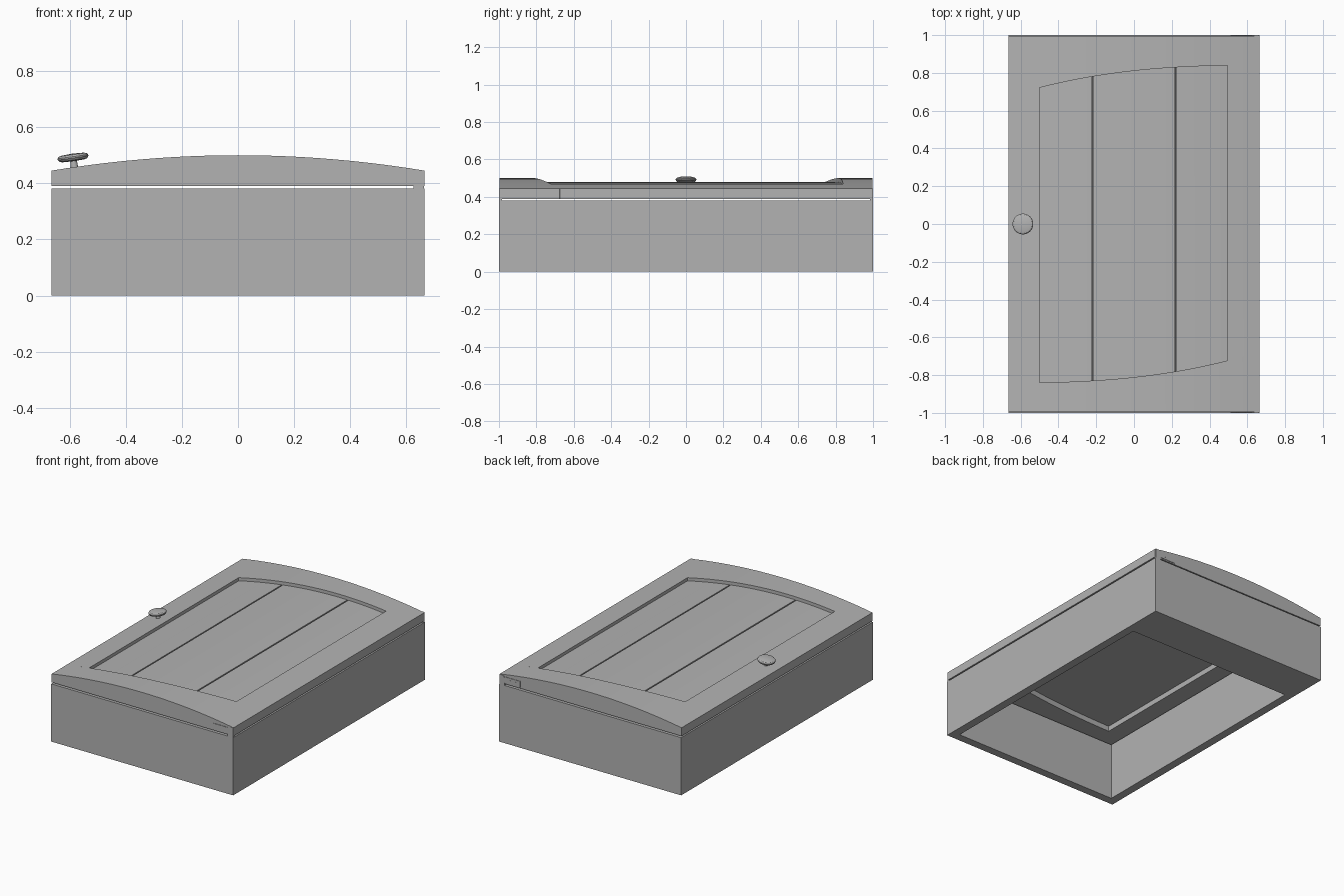
import bpy, bmesh, math
from mathutils import Matrix, Vector

if "Cube" in bpy.data.objects:
    bpy.data.objects.remove(bpy.data.objects["Cube"])

W = 0.665                     # half width
grey = bpy.data.materials.new("warm_grey")
grey.diffuse_color = (0.45, 0.45, 0.45, 1)
grey.use_nodes = True
grey.node_tree.nodes["Principled BSDF"].inputs["Base Color"].default_value = grey.diffuse_color


def finish(name, bm, smooth=True):
    bmesh.ops.recalc_face_normals(bm, faces=bm.faces)
    me = bpy.data.meshes.new(name)
    bm.to_mesh(me)
    bm.free()
    ob = bpy.data.objects.new(name, me)
    bpy.context.collection.objects.link(ob)
    me.materials.append(grey)
    if smooth:
        bpy.ops.object.select_all(action='DESELECT')
        ob.select_set(True)
        bpy.context.view_layer.objects.active = ob
        bpy.ops.object.shade_smooth_by_angle(angle=math.radians(30))
    return ob


def loft(name, xs, y0, y1, z0, z1):
    """Solid made of rectangular sections along x; limits are functions of x."""
    bm = bmesh.new()
    rings = [[bm.verts.new((x, y, z)) for y, z in
              ((y0(x), z0(x)), (y1(x), z0(x)), (y1(x), z1(x)), (y0(x), z1(x)))] for x in xs]
    for a, b in zip(rings, rings[1:]):
        for i in range(4):
            j = (i + 1) % 4
            bm.faces.new((a[i], a[j], b[j], b[i]))
    bm.faces.new(rings[0])
    bm.faces.new(rings[-1])
    return finish(name, bm)


def prism(name, pts, y0, y1):
    """Extrude an x-z outline between two y positions."""
    bm = bmesh.new()
    f = bm.faces.new([bm.verts.new((x, y0, z)) for x, z in pts])
    ext = bmesh.ops.extrude_face_region(bm, geom=[f])
    bmesh.ops.translate(bm, vec=(0, y1 - y0, 0),
                        verts=[v for v in ext['geom'] if isinstance(v, bmesh.types.BMVert)])
    return finish(name, bm)


def span(a, b, n):
    return [a + (b - a) * i / n for i in range(n + 1)]


def const(v):
    return lambda x: v


# Lid curves: arched top and the sweeping inner edges of the end rails
def arch(x):
    return 0.50 - 0.055 * (x / W) ** 2


def back_edge(x):
    return 0.84 - 0.165 * ((W - x) / (2 * W)) ** 2.5


def front_edge(x):
    return -back_edge(-x)


# Box: open frame with one deep end
bm = bmesh.new()
outer = [(-W, -1), (W, -1), (W, 1), (-W, 1)]
inner = [(-0.61, -0.945), (0.61, -0.945), (0.61, 0.72), (-0.61, 0.72)]
loops = [[bm.verts.new((x, y, z)) for x, y in ring]
         for ring, z in ((outer, 0), (outer, 0.381), (inner, 0.381), (inner, 0))]
for k in range(4):
    a, b = loops[k], loops[(k + 1) % 4]
    for i in range(4):
        j = (i + 1) % 4
        bm.faces.new((a[i], a[j], b[j], b[i]))
finish("box_frame", bm, False)

# Lid rails and stiles
BOT, END = 0.39, 0.996
loft("front_rail", span(-W, W, 32), const(-END), front_edge, const(BOT), arch)
loft("back_rail", span(-W, W, 32), back_edge, const(END), const(BOT), arch)
for name, a, b in (("left_stile", -W, -0.5), ("right_stile", 0.495, W)):
    loft(name, span(a, b, 6), front_edge, back_edge, const(BOT), arch)

# Recessed plank panel with narrow grooves at the seams
xs = span(-0.5, 0.495, 24)
for s in (-0.222, 0.222):
    xs = [x for x in xs if abs(x - s) > 0.012] + [s - 0.004, s - 0.0035, s + 0.0035, s + 0.004]


def panel_top(x):
    groove = 0.012 if abs(abs(x) - 0.222) < 0.0037 else 0
    return arch(x) - 0.021 - groove


loft("plank_panel", sorted(xs), front_edge, back_edge, const(0.425), panel_top)

# Hinges on both ends: plate, rounded arm and two screws
for side, label in ((-1, "front"), (1, "back")):
    plate = [(0.512, 0.398), (0.63, 0.398), (0.63, 0.437), (0.512, 0.437)]
    prism(label + "_hinge_plate", plate, side * 0.99, side * 0.999)
    arm = [(0.625, 0.381), (0.663, 0.381), (0.663, 0.446), (0.648, 0.446)]
    arm += [(0.648 - 0.023 * math.sin(t), 0.423 + 0.023 * math.cos(t))
            for t in span(0.3, math.pi / 2, 4)]
    prism(label + "_hinge_arm", arm, side * 0.985, side)
    for x in (0.547, 0.588):
        dot = [(x + 0.006 * math.cos(t), 0.418 + 0.006 * math.sin(t))
               for t in span(0, 2 * math.pi * 11 / 12, 11)]
        prism(label + "_hinge_screw", dot, side * 0.995, side)

# Knob: turned profile set square to the arched lid
profile = [(0, -0.045), (0.014, -0.045), (0.012, -0.013), (0.040, -0.012), (0.050, -0.009),
           (0.055, -0.002), (0.055, 0.003), (0.050, 0.009), (0.040, 0.012), (0, 0.014)]
bm = bmesh.new()
vs = [bm.verts.new((r, 0, z)) for r, z in profile]
es = [bm.edges.new(p) for p in zip(vs, vs[1:])]
bmesh.ops.spin(bm, geom=vs + es, cent=(0, 0, 0), axis=(0, 0, 1),
               angle=2 * math.pi, steps=32, use_merge=True)
bmesh.ops.remove_doubles(bm, verts=bm.verts, dist=0.0001)
bm.transform(Matrix.Translation(Vector((-0.588, 0, 0.492))) @ Matrix.Rotation(math.radians(-8), 4, 'Y'))
finish("knob", bm)
